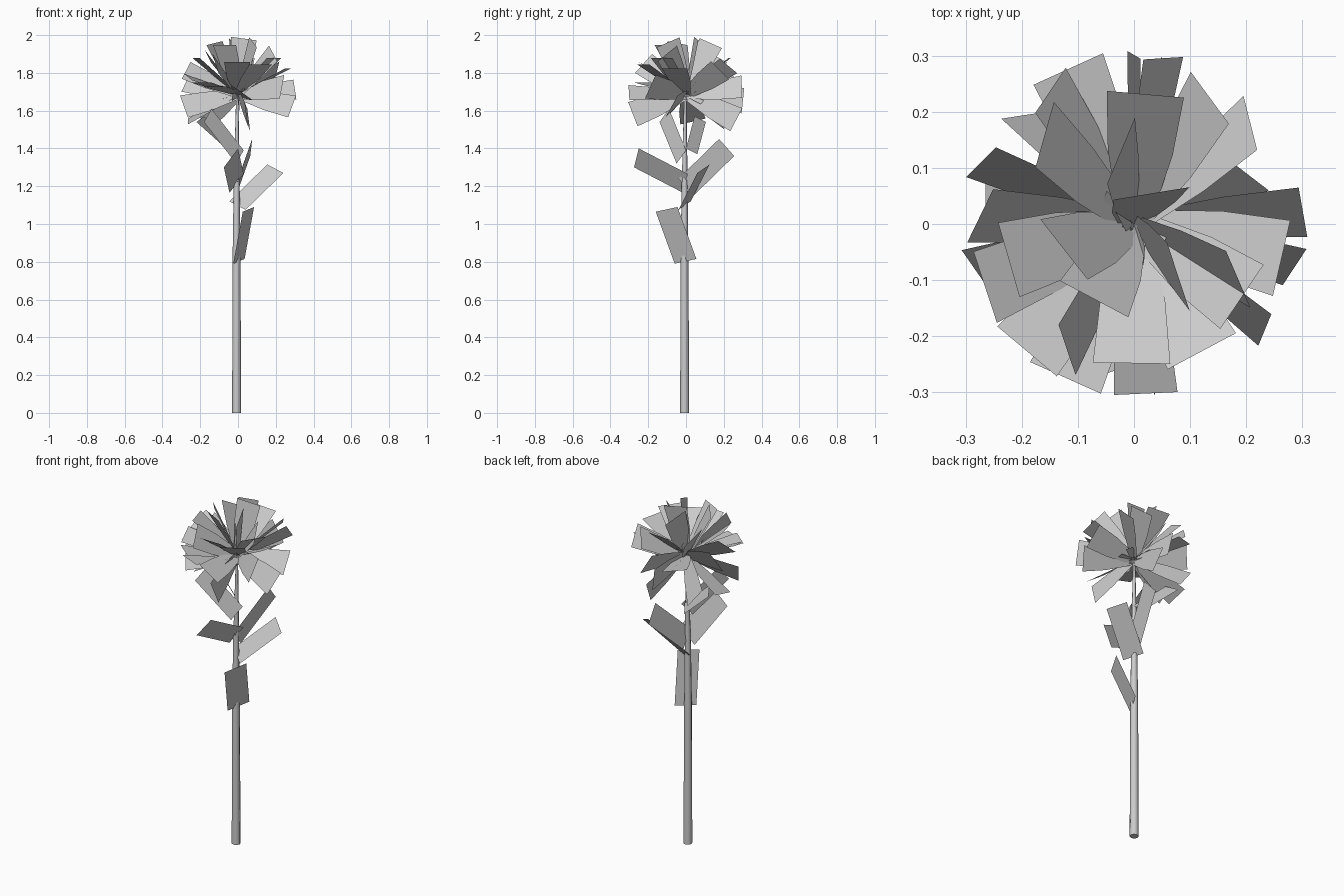
import bpy
import bmesh
import random
from math import cos, sin, pi, radians
from mathutils import Vector, Matrix

start_cube = bpy.data.objects.get("Cube")
if start_cube:
    bpy.data.objects.remove(start_cube, do_unlink=True)

# The single flat colour
grey = bpy.data.materials.new("plain_grey")
grey.use_nodes = True
colour = (0.6, 0.6, 0.6, 1)
grey.diffuse_color = colour
grey.node_tree.nodes["Principled BSDF"].inputs["Base Color"].default_value = colour


def make_object(name, bm):
    """Turn a bmesh into a named, coloured object."""
    mesh = bpy.data.meshes.new(name)
    bm.to_mesh(mesh)
    bm.free()
    mesh.materials.append(grey)
    obj = bpy.data.objects.new(name, mesh)
    bpy.context.collection.objects.link(obj)
    return obj


def add_face(bm, corners):
    bm.faces.new([bm.verts.new(corner) for corner in corners])


def add_petal(bm, azimuth, elevation, roll, width, length):
    """Flat blade running outward from the flower centre, broad from its middle to its tip."""
    a, e = radians(azimuth), radians(elevation)
    outward = Vector((cos(a) * cos(e), sin(a) * cos(e), sin(e)))
    side = Matrix.Rotation(radians(roll), 3, outward) @ Vector((-sin(a), cos(a), 0))
    outline = ((-0.03, 0.15), (length * 0.55, 0.42), (length, 0.5))
    left = [centre + outward * d + side * width * w for d, w in outline]
    right = [centre + outward * d - side * width * w for d, w in outline]
    add_face(bm, right + left[::-1])


# Stem: tapering tube, as height, radius and offset from the axis
SIDES = 8
bm = bmesh.new()
rings = []
for z, radius, offset in ((0, 0.024, -0.007), (0.8, 0.021, -0.008),
                          (1.2, 0.016, -0.007), (1.68, 0.006, -0.004)):
    rings.append([bm.verts.new((offset + radius * cos(2 * pi * i / SIDES),
                                offset + radius * sin(2 * pi * i / SIDES), z))
                  for i in range(SIDES)])
for low, high in zip(rings, rings[1:]):
    for i in range(SIDES):
        j = (i + 1) % SIDES
        bm.faces.new((low[i], low[j], high[j], high[i]))
bm.faces.new(rings[0][::-1])
bm.faces.new(rings[-1])
stem = make_object("stem", bm)
for face in stem.data.polygons:
    face.use_smooth = len(face.vertices) == 4

# Leaves: flat parallelograms given by two base corners and one tip corner
leaves = {
    "lowest_leaf": ((-.025, -.06, .79), (.035, .055, .815), (.085, -.045, 1.09)),
    "left_leaf": ((.04, -.04, 1.075), (-.045, .025, 1.12), (.155, .125, 1.315)),
    "front_leaf": ((-.045, -.015, 1.165), (.03, .01, 1.265), (0, -.25, 1.4)),
    "back_leaf": ((0, -.04, 1.24), (-.01, .04, 1.15), (.065, .255, 1.36)),
    "upper_front_leaf": ((-.01, -.05, 1.32), (.03, 0, 1.39), (-.14, -.09, 1.61)),
    "upper_back_leaf": ((-.03, .06, 1.37), (.01, 0, 1.4), (-.18, .045, 1.57)),
}
for name, corners in leaves.items():
    first, second, tip = map(Vector, corners)
    bm = bmesh.new()
    add_face(bm, (first, second, tip, first + tip - second))
    make_object(name, bm)

# Petals: direction around, direction up and twist, in degrees
centre = Vector((0, 0, 1.685))
petals = (
    # Crown
    (60, 78, 40), (200, 64, 20), (-118, 60, 0), (-50, 66, 70), (100, 64, 60),
    # Upper tier
    (85, 40, 0), (59, 30, -40), (-34, 40, 0), (-28, 46, 60), (-62, 32, 0),
    (-91, 35, 0), (-164, 40, 0), (-118, 33, -60), (177, 25, -45), (135, 42, 40),
    # Middle tier
    (113, 8, 10), (122, 22, 50), (80, 8, 60), (41, 25, -50), (4, 5, 50),
    (-13, 27, 0), (-39, 8, 65), (-86, 2, -35), (-114, 8, 0), (-130, 12, 0),
    (-157, 18, -15), (158, 14, -60),
    # Lower tier
    (-15, -12, 58), (90, -6, 80), (78, -26, 78), (195, -12, -60), (172, -28, -15),
    (-81, -20, -80), (135, -25, 60),
)
bm = bmesh.new()
for azimuth, elevation, roll in petals:
    add_petal(bm, azimuth, elevation, roll, 0.138, 0.303)
make_object("petals", bm)

# Small blades in the heart of the flower
rng = random.Random(4)
bm = bmesh.new()
for i in range(10):
    add_petal(bm, i * 36, rng.uniform(-30, 70), rng.uniform(0, 90), 0.04, 0.1)
make_object("inner_petals", bm)
